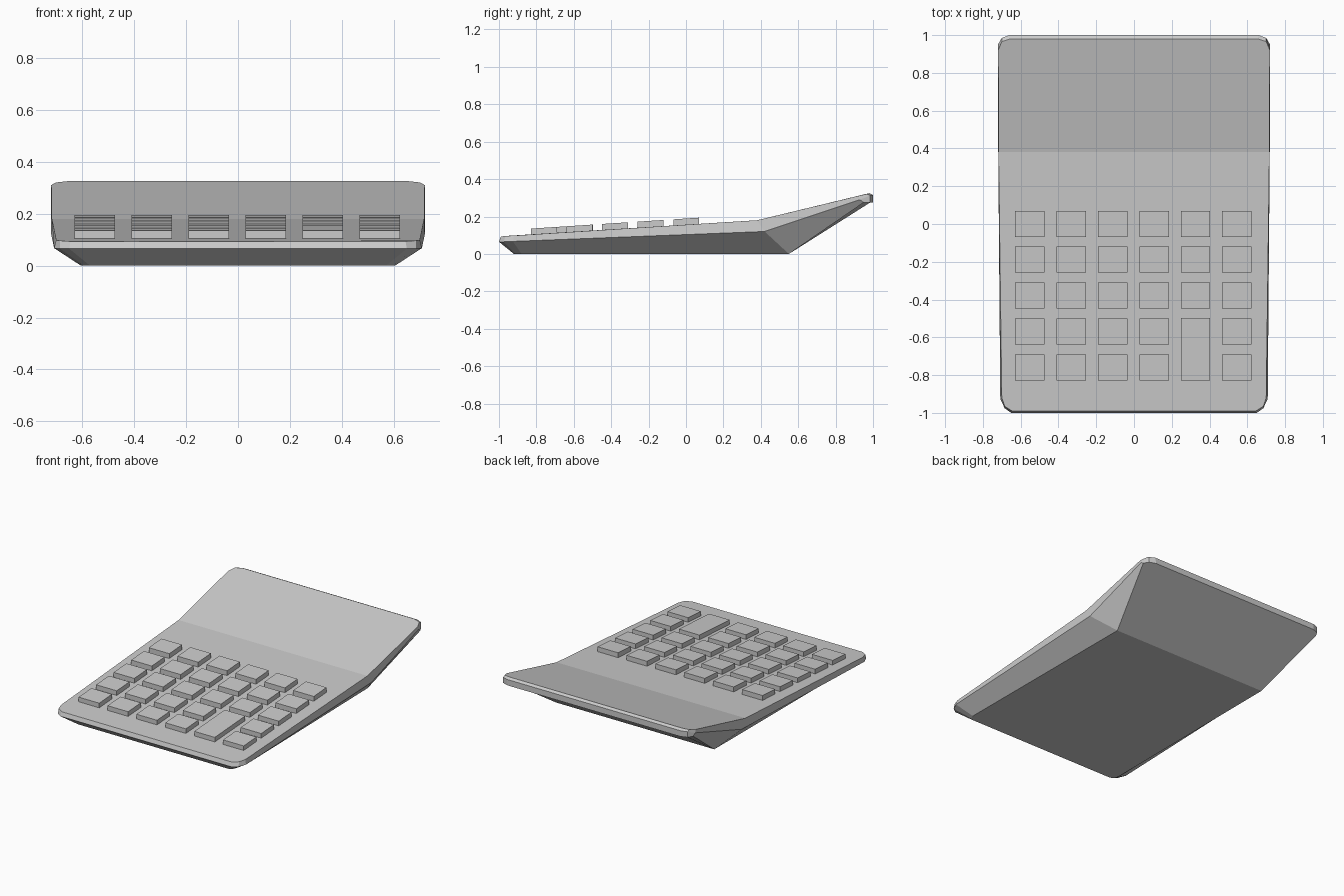
import bpy, bmesh, math
from mathutils import Matrix

if "Cube" in bpy.data.objects:
    bpy.data.objects.remove(bpy.data.objects["Cube"])

SLOPE = 0.065  # rise of the key deck per unit of y


def deck_z(y):
    return 0.18 + SLOPE * (y - 0.38)


# Body: right-hand half outlines, front to back
top = [(.645, -.99, .093), (.685, -.965, .096), (.70, -.92, .098), (.717, .38, .18),
       (.719, .92, .31), (.70, .965, .32), (.655, .98, .325)]
rim = [(.65, -1, .065), (.685, -.975, .065), (.708, -.925, .067), (.719, .42, .12),
       (.72, .93, .29), (.70, .985, .313), (.66, 1, .315)]
low = [(.57, -.92, 0), (.595, -.91, 0), (.605, -.88, 0), (.60, .55, 0),
       (.72, .95, .275), (.70, .985, .275), (.655, 1, .275)]

bm = bmesh.new()


def loop(half):
    pts = half + [(-x, y, z) for x, y, z in reversed(half)]
    return [bm.verts.new(p) for p in pts]


a, b, c = loop(top), loop(rim), loop(low)
n = len(a)
for upper, lower in ((a, b), (b, c)):
    for i in range(n):
        j = (i + 1) % n
        bm.faces.new((upper[i], lower[i], lower[j], upper[j]))
bm.faces.new(a[:4] + a[10:])       # key deck
bm.faces.new(a[3:11])              # raised display panel
bm.faces.new(c[:4] + c[10:])       # base
bm.faces.new(c[3:11])              # sloping back
bmesh.ops.recalc_face_normals(bm, faces=bm.faces)
mesh = bpy.data.meshes.new("calculator_body")
bm.to_mesh(mesh)
bm.free()
bpy.context.collection.objects.link(bpy.data.objects.new("calculator_body", mesh))


# Keys: boxes tilted with the deck, partly sunk into it
def key(name, x, y0, y1):
    y = (y0 + y1) / 2
    kb = bmesh.new()
    bmesh.ops.create_cube(kb, size=1)
    for v in kb.verts:
        v.co.x = x + v.co.x * 0.156
        v.co.y = y + v.co.y * (y1 - y0)
        v.co.z = deck_z(v.co.y) + (0.034 if v.co.z > 0 else -0.01)
    me = bpy.data.meshes.new(name)
    kb.to_mesh(me)
    kb.free()
    bpy.context.collection.objects.link(bpy.data.objects.new(name, me))


for col in range(6):
    x = -0.552 + col * 0.2194
    for row in range(5):
        y0 = -0.828 + row * 0.19
        if col == 4 and row == 0:
            key("tall_key", x, y0, y0 + 0.33)
        elif not (col == 4 and row == 1):
            key(f"key_{row}_{col}", x, y0, y0 + 0.138)
